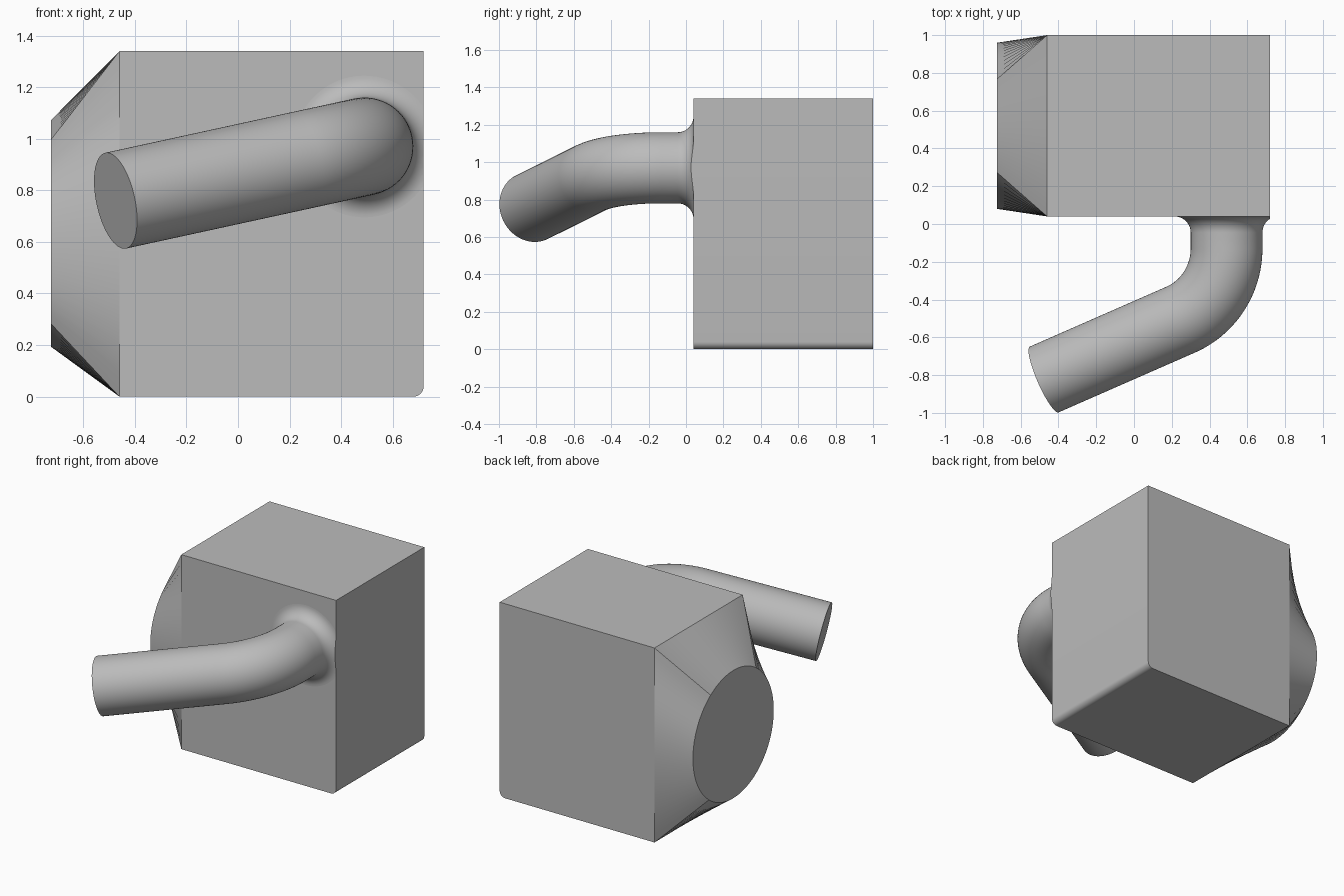
import bpy, bmesh
from math import sin, cos, pi, atan2, sqrt, radians
from mathutils import Vector, Quaternion

if "Cube" in bpy.data.objects:
    bpy.data.objects.remove(bpy.data.objects["Cube"])

grey = bpy.data.materials.new("plain_grey")
grey.use_nodes = True
grey.diffuse_color = (0.5, 0.5, 0.5, 1)
grey.node_tree.nodes["Principled BSDF"].inputs["Base Color"].default_value = (0.5, 0.5, 0.5, 1)

X0, X1, Y0, Y1, TOP = -0.46, 0.72, 0.04, 1.0, 1.34


def finish(name, bm):
    bmesh.ops.recalc_face_normals(bm, faces=bm.faces)
    mesh = bpy.data.meshes.new(name)
    bm.to_mesh(mesh)
    bm.free()
    mesh.materials.append(grey)
    obj = bpy.data.objects.new(name, mesh)
    bpy.context.collection.objects.link(obj)
    bpy.ops.object.select_all(action='DESELECT')
    obj.select_set(True)
    bpy.context.view_layer.objects.active = obj
    bpy.ops.object.shade_smooth_by_angle(angle=radians(30))


def bridge(bm, a, b):
    n = len(a)
    return [bm.faces.new((a[i], a[(i + 1) % n], b[(i + 1) % n], b[i])) for i in range(n)]


# Housing block with one rounded lower edge
bm = bmesh.new()
bmesh.ops.create_cube(bm, size=1)
for v in bm.verts:
    v.co = ((X0 + X1) / 2 + v.co.x * (X1 - X0),
            (Y0 + Y1) / 2 + v.co.y * (Y1 - Y0), TOP * (v.co.z + 0.5))
edge = [e for e in bm.edges if all(v.co.x > 0 and v.co.z < 0.1 for v in e.verts)]
bmesh.ops.bevel(bm, geom=edge, offset=0.04, segments=8, profile=0.5, affect='EDGES')
finish("housing_block", bm)

# Transition from the rectangular side to a round end
bm = bmesh.new()
cy, cz, radius, steps = 0.52, 0.633, 0.44, 24
corners = [(Y1, TOP), (Y0, TOP), (Y0, 0), (Y1, 0)]
angles = [atan2(z - cz, y - cy) % (2 * pi) for y, z in corners]
angles.append(angles[0] + 2 * pi)
square, circle = [], []
for k in range(4):
    (ya, za), (yb, zb) = corners[k], corners[(k + 1) % 4]
    for i in range(steps):
        t = i / steps
        a = angles[k] + (angles[k + 1] - angles[k]) * t
        square.append(bm.verts.new((X0, ya + (yb - ya) * t, za + (zb - za) * t)))
        circle.append(bm.verts.new((-0.725, cy + radius * cos(a), cz + radius * sin(a))))
bridge(bm, square, circle)
bm.faces.new(circle)
finish("round_transition", bm)

# Bent pipe with a flared root, swept ring by ring
bm = bmesh.new()
corner, end = Vector((0.49, -0.40, 0.97)), Vector((-0.475, -0.823, 0.76))
start_dir = Vector((0, -1, 0))
end_dir = (end - corner).normalized()
turn = start_dir.angle(end_dir)
axis = start_dir.cross(end_dir).normalized()
bend, pipe_r, fillet = 0.41, 0.19, 0.085
tangent = bend * sin(turn / 2) / cos(turn / 2)
bend_start = corner - start_dir * tangent
pivot = bend_start + axis.cross(start_dir) * bend

stations = []
for i in range(13):  # flare
    a = i / 12 * pi / 2
    y = Y0 - fillet * (1 - cos(a))
    stations.append((Vector((0.49, y, 0.97)), 0, pipe_r + fillet * (1 - sin(a))))
for i in range(25):  # bend
    a = turn * i / 24
    stations.append((pivot + Quaternion(axis, a) @ (bend_start - pivot), a, pipe_r))
stations.append((end, turn, pipe_r))

side = axis.cross(start_dir)
rings = []
for centre, a, r in stations:
    q = Quaternion(axis, a)
    rings.append([bm.verts.new(centre + q @ (side * cos(t) + axis * sin(t)) * r)
                  for t in (2 * pi * i / 64 for i in range(64))])
for a, b in zip(rings, rings[1:]):
    bridge(bm, a, b)
bm.faces.new(rings[-1])
bm.faces.new(rings[0])
# Trim the flare flush with the block side
cut = bmesh.ops.bisect_plane(bm, geom=bm.verts[:] + bm.edges[:] + bm.faces[:],
                             plane_co=(X1, 0, 0), plane_no=(1, 0, 0), clear_outer=True)
open_edges = [e for e in bm.edges if e.is_boundary]
bmesh.ops.holes_fill(bm, edges=open_edges, sides=0)
bmesh.ops.recalc_face_normals(bm, faces=bm.faces)
root = [f for f in bm.faces if all(abs(v.co.y - Y0) < 1e-4 for v in f.verts)]
bmesh.ops.delete(bm, geom=root, context='FACES_ONLY')
finish("bent_pipe", bm)
